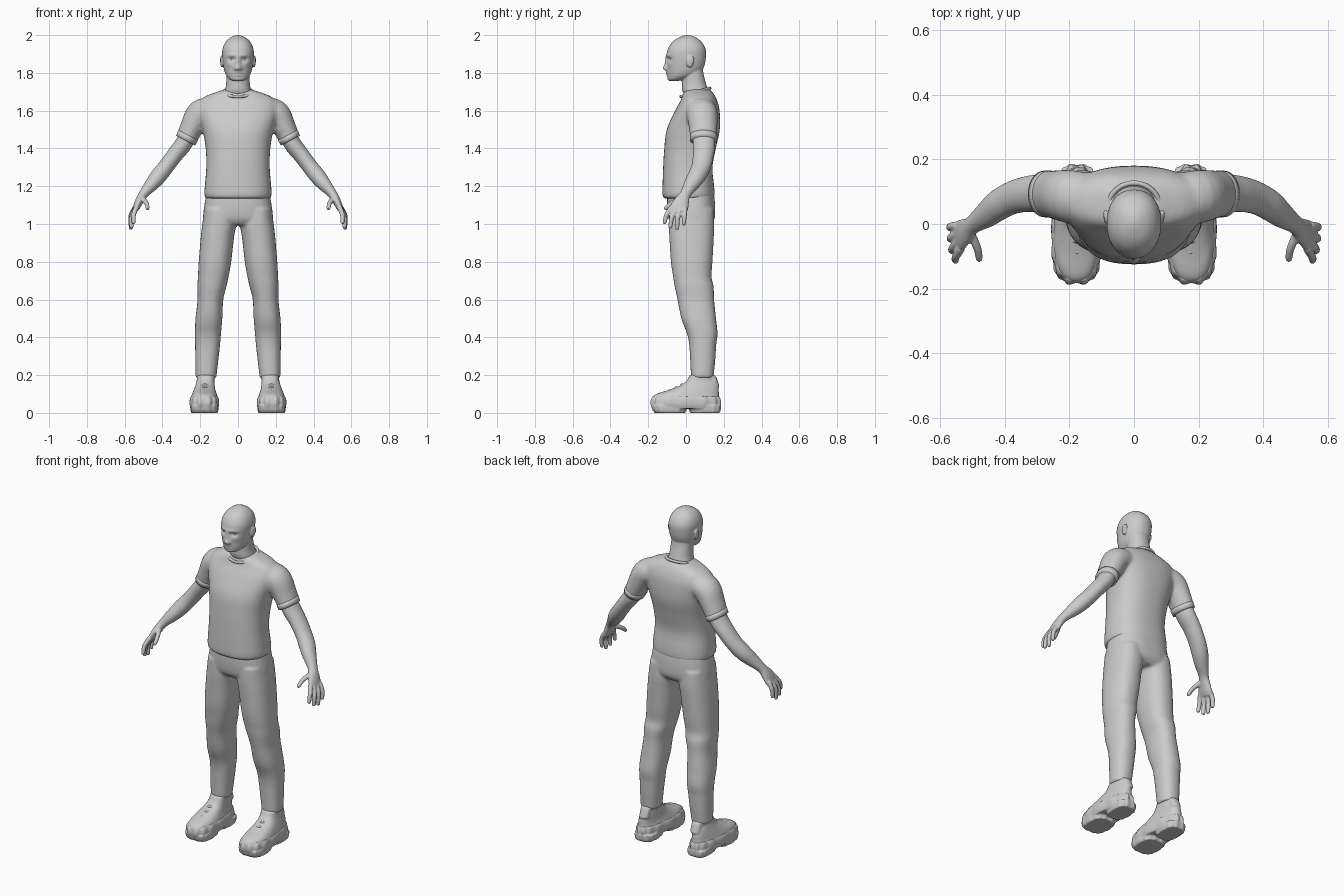
import bpy, bmesh, math
from mathutils import Vector, Matrix

grey = bpy.data.materials.new("plain grey")
grey.diffuse_color = (0.6, 0.6, 0.6, 1)
X, Y = Vector((1, 0, 0)), Vector((0, 1, 0))


def spline(rows, steps):
    """Catmull-Rom through rows of numbers."""
    out = []
    for i in range(len(rows) - 1):
        a, b, c, d = rows[max(i - 1, 0)], rows[i], rows[i + 1], rows[min(i + 2, len(rows) - 1)]
        for k in range(steps):
            t = k / steps
            out.append([0.5 * (2 * q + (r - p) * t + (2 * p - 5 * q + 4 * r - s) * t * t
                               + (3 * q - p - 3 * r + s) * t ** 3) for p, q, r, s in zip(a, b, c, d)])
    return out + [list(rows[-1])]


def skin(bm, rings):
    """Closed surface through rings of points."""
    loops = [[bm.verts.new(p) for p in r] for r in rings]
    n, faces = len(loops[0]), []
    for a, b in zip(loops, loops[1:]):
        faces += [bm.faces.new((a[i], a[(i + 1) % n], b[(i + 1) % n], b[i])) for i in range(n)]
    faces += [bm.faces.new(loops[0][::-1]), bm.faces.new(loops[-1])]
    bmesh.ops.recalc_face_normals(bm, faces=faces)


def stack(bm, rows, e=2.2, segs=48, steps=5, taper=0, scallop=0, sx=1):
    """Level rings from rows of (z, centre x, half width, y front, y back)."""
    rings = []
    for z, cx, hw, yf, yb in spline(rows, steps):
        ring = []
        for i in range(segs):
            a = 2 * math.pi * i / segs
            c, s = math.cos(a), math.sin(a)
            k = 1 + scallop * math.cos(14 * a)
            u = math.copysign(abs(c) ** (2 / e), c) * hw * k
            v = math.copysign(abs(s) ** (2 / e), s) * k
            y = (yf + yb) / 2 + v * (yb - yf) / 2
            ring.append((sx * (cx + u * (1 - taper * v)), y, z))
        rings.append(ring)
    skin(bm, rings)


def tube(bm, rows, ref=Y, segs=24, steps=5, sx=1):
    """Tube along rows of (x, y, z, radius across, radius along ref)."""
    pts = spline(rows, steps)
    rings = []
    for i, p in enumerate(pts):
        t = (Vector(pts[min(i + 1, len(pts) - 1)][:3]) - Vector(pts[max(i - 1, 0)][:3])).normalized()
        v = (ref - t * ref.dot(t)).normalized()
        u = v.cross(t)
        ring = []
        for k in range(segs):
            a = 2 * math.pi * k / segs
            q = Vector(p[:3]) + u * (p[3] * math.cos(a)) + v * (p[4] * math.sin(a))
            ring.append((sx * q.x, q.y, q.z))
        rings.append(ring)
    skin(bm, rings)


def ball(bm, c, r):
    m = Matrix.Translation(c) @ Matrix.Diagonal((*r, 1))
    bmesh.ops.create_uvsphere(bm, u_segments=24, v_segments=16, radius=1, matrix=m)


def part(name, bm, voxel=0, smooth=0, mirror=False):
    """Make the object; fuse overlapping pieces by remeshing, then mirror."""
    me = bpy.data.meshes.new(name)
    bm.to_mesh(me)
    bm.free()
    me.materials.append(grey)
    for p in me.polygons:
        p.use_smooth = True
    ob = bpy.data.objects.new(name, me)
    bpy.context.collection.objects.link(ob)
    if voxel:
        m = ob.modifiers.new("fuse", 'REMESH')
        m.mode, m.voxel_size, m.use_smooth_shade = 'VOXEL', voxel, True
    if smooth:
        m = ob.modifiers.new("soften", 'SMOOTH')
        m.factor, m.iterations = 0.5, smooth
    if mirror:
        ob.modifiers.new("mirror", 'MIRROR')
    return ob


# head: level rings, then soft bumps push the face in and out
bm = bmesh.new()
stack(bm, [(1.757, 0, .025, -.086, -.04), (1.766, 0, .045, -.093, 0), (1.785, 0, .062, -.096, .05),
           (1.81, 0, .072, -.098, .083), (1.84, 0, .078, -.099, .098), (1.88, 0, .083, -.102, .105),
           (1.92, 0, .083, -.098, .105), (1.955, 0, .071, -.08, .09), (1.98, 0, .05, -.052, .064),
           (1.995, 0, .024, -.018, .036), (2.0, 0, .004, .005, .013)], segs=96, steps=9)
bumps = [(0, 1.855, .009, .022, .012), (0, 1.826, .012, .011, .019), (.013, 1.821, .007, .007, .008),
         (.03, 1.891, .02, .007, .006), (.033, 1.872, .014, .009, -.012), (0, 1.801, .017, .004, .007),
         (0, 1.788, .015, .005, .007), (0, 1.795, .02, .002, -.003), (0, 1.767, .014, .008, .005),
         (.047, 1.845, .015, .012, .004)]
for v in bm.verts:
    if v.co.y < -.02:
        x, z = v.co.x, v.co.z
        v.co.y -= sum(d * math.exp(-((abs(x) - bx) / sx) ** 2 / 2 - ((z - bz) / sz) ** 2 / 2)
                      for bx, bz, sx, sz, d in bumps)
# neck and ears
stack(bm, [(1.65, 0, .085, .01, .125), (1.70, 0, .071, -.018, .119), (1.74, 0, .063, -.022, .107),
           (1.80, 0, .06, -.02, .092), (1.85, 0, .055, 0, .088)])
for s in (-1, 1):
    ball(bm, (s * .085, .02, 1.86), (.009, .02, .032))
    ball(bm, (s * .089, .03, 1.868), (.006, .014, .022))
part("head_and_neck", bm, .004, 2)

# eyes
bm = bmesh.new()
ball(bm, (.033, -.074, 1.872), (.013, .012, .010))
part("eyes", bm, mirror=True)

# shirt: body and both sleeves
bm = bmesh.new()
stack(bm, [(1.135, 0, .170, -.118, .145), (1.145, 0, .176, -.123, .150), (1.17, 0, .178, -.125, .151),
           (1.21, 0, .175, -.124, .148), (1.3, 0, .168, -.121, .140), (1.4, 0, .171, -.115, .158),
           (1.5, 0, .188, -.102, .179), (1.6, 0, .215, -.058, .178), (1.65, 0, .205, -.03, .166),
           (1.68, 0, .165, -.018, .152), (1.70, 0, .11, -.01, .138), (1.712, 0, .075, .01, .125)],
      e=2.4)
for s in (-1, 1):
    tube(bm, [(.13, .075, 1.60, .07, .08), (.2, .085, 1.585, .073, .082), (.245, .091, 1.51, .062, .075),
              (.27, .093, 1.457, .056, .071), (.275, .093, 1.446, .055, .07)], segs=40, sx=s)
part("shirt", bm, .009, 5)

# collar band
bpy.ops.mesh.primitive_torus_add(major_segments=48, minor_segments=10, major_radius=.08, minor_radius=.008,
                                 location=(0, .05, 1.697), rotation=(.28, 0, 0))
ob = bpy.context.object
ob.name = "collar"
ob.scale.y = 1.0
ob.data.materials.append(grey)
bpy.ops.object.shade_smooth()

# sleeve hems
bm = bmesh.new()
tube(bm, [(.263, .093, 1.470, .059, .073), (.278, .093, 1.442, .057, .072)], segs=40, steps=2)
part("sleeve_hem", bm, mirror=True)

# arm, palm, fingers and thumb
bm = bmesh.new()
tube(bm, [(.235, .09, 1.53, .044, .055), (.285, .095, 1.43, .046, .059), (.335, .092, 1.365, .043, .055),
          (.38, .08, 1.305, .042, .051), (.42, .058, 1.255, .043, .048), (.455, .03, 1.212, .037, .041),
          (.49, .005, 1.172, .027, .031), (.506, -.008, 1.15, .024, .03), (.522, -.022, 1.122, .022, .04),
          (.537, -.035, 1.09, .018, .048), (.547, -.042, 1.068, .012, .044)], segs=32)
for base, mid, tip in [((.536, -.075, 1.09), (.552, -.102, 1.05), (.553, -.113, 1.008)),
                       ((.544, -.055, 1.08), (.562, -.075, 1.035), (.564, -.083, .985)),
                       ((.546, -.03, 1.08), (.567, -.043, 1.035), (.567, -.047, .978)),
                       ((.546, -.006, 1.085), (.567, -.008, 1.045), (.57, -.012, 1.0)),
                       ((.505, -.03, 1.135), (.485, -.075, 1.11), (.479, -.108, 1.083))]:
    end = Vector(tip) + (Vector(tip) - Vector(mid)).normalized() * .008
    tube(bm, [(*base, .014, .014), (*mid, .0125, .0125), (*tip, .0105, .0105), (*end, .004, .004)],
         ref=X, segs=14, steps=4)
part("arm_and_hand", bm, .0045, 2, True)

# trousers: seat and both legs
bm = bmesh.new()
stack(bm, [(1.17, 0, .165, -.098, .147), (1.1, 0, .178, -.1, .154), (1.03, 0, .185, -.093, .152),
           (.995, 0, .17, -.07, .125)], e=2.5)
for s in (-1, 1):
    stack(bm, [(1.08, .10, .078, -.09, .145), (1.0, .100, .089, -.091, .15), (.93, .109, .088, -.088, .147),
               (.8, .122, .086, -.08, .140), (.72, .131, .081, -.068, .135), (.67, .138, .077, -.06, .146),
               (.6, .146, .068, -.045, .149), (.5, .154, .071, -.025, .159), (.42, .159, .069, .005, .167),
               (.36, .161, .066, .017, .160), (.28, .165, .061, .022, .155), (.2, .169, .056, .026, .147),
               (.185, .169, .055, .027, .146)], e=2.3, sx=s)
part("trousers", bm, .009, 4)

# shoe upper with padded ankle opening
bm = bmesh.new()
stack(bm, [(.05, .178, .072, -.183, .175), (.08, .178, .07, -.18, .176), (.10, .178, .064, -.158, .174),
           (.122, .177, .056, -.09, .173), (.15, .174, .049, -.022, .165), (.175, .171, .046, .006, .152),
           (.19, .17, .047, .014, .158), (.2, .17, .043, .02, .152)], e=2.4, taper=.15)
stack(bm, [(.14, .17, .03, .12, .178), (.175, .17, .03, .12, .166), (.192, .17, .024, .125, .16)])
part("shoe_upper", bm, .006, 2, True)

# laces
bm = bmesh.new()
for y, z, w in [(-.085, .118, .04), (-.052, .134, .038), (-.02, .15, .036)]:
    tube(bm, [(.176 - w, y + .03, z - .018, .007, .007), (.176, y - .002, z, .007, .007),
              (.176 + w, y + .03, z - .018, .007, .007)], segs=10)
part("shoe_laces", bm, mirror=True)

# chunky sole with scalloped edge, split treads under toe and heel
bm = bmesh.new()
stack(bm, [(.022, .178, .07, -.178, .178), (.045, .178, .076, -.187, .184), (.07, .178, .075, -.185, .183),
           (.088, .178, .069, -.174, .176)], e=2.5, segs=112, steps=3, taper=.15, scallop=.025)
stack(bm, [(0, .178, .068, -.165, -.005), (.015, .178, .073, -.177, .001), (.04, .178, .074, -.183, .003)],
      e=3, segs=112, steps=2, scallop=.02)
stack(bm, [(0, .176, .056, .022, .178), (.015, .176, .06, .017, .184), (.04, .176, .062, .014, .185)],
      e=3, segs=112, steps=2, scallop=.02)
part("shoe_sole", bm, .005, 1, True)
